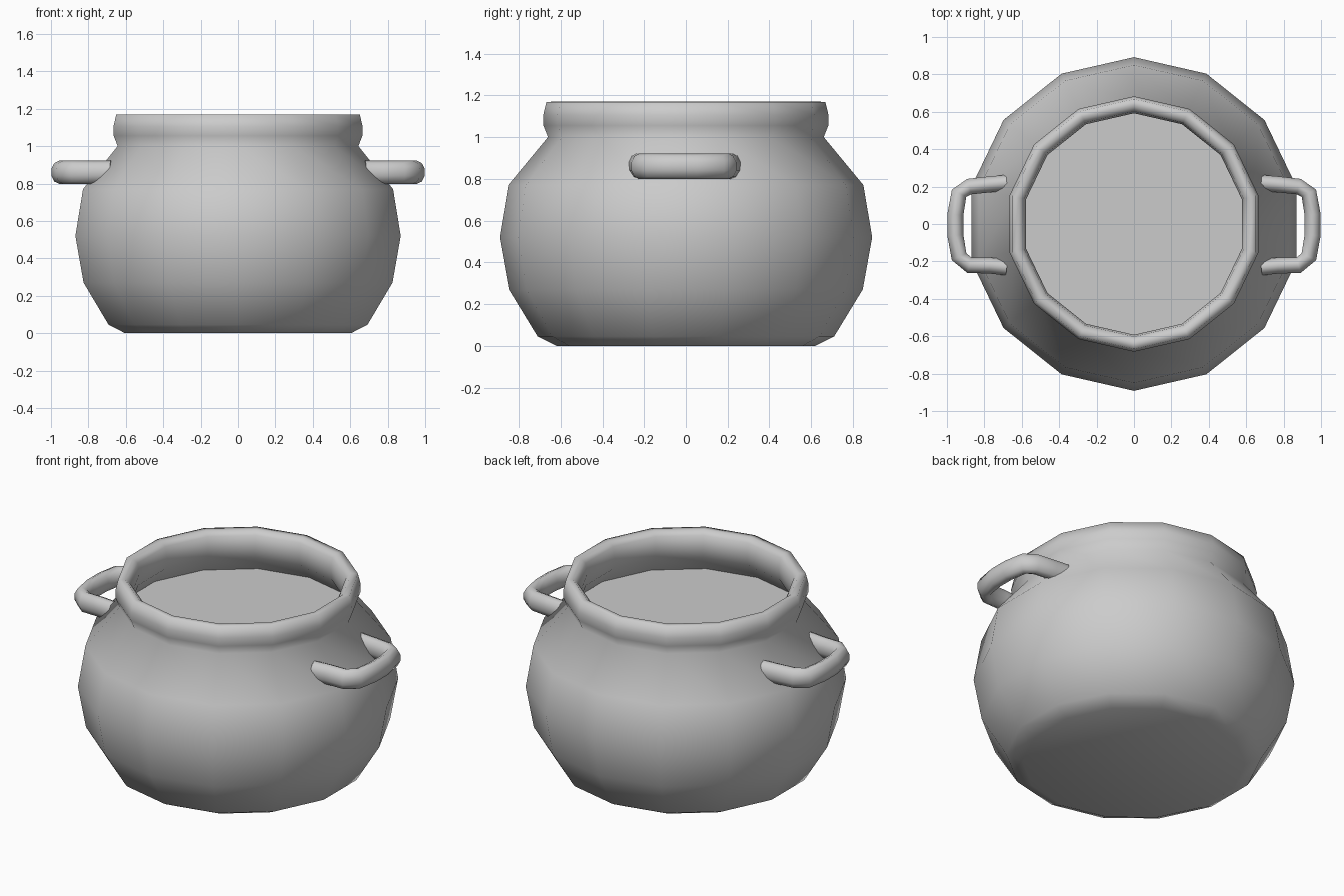
import bpy, bmesh
from math import sin, cos, pi
from mathutils import Vector

if "Cube" in bpy.data.objects:
    bpy.data.objects.remove(bpy.data.objects["Cube"])

SIDES = 14


def finish(name, bm, angle=None):
    bmesh.ops.recalc_face_normals(bm, faces=bm.faces)
    mesh = bpy.data.meshes.new(name)
    bm.to_mesh(mesh)
    bm.free()
    ob = bpy.data.objects.new(name, mesh)
    bpy.context.collection.objects.link(ob)
    if angle:
        bpy.ops.object.select_all(action='DESELECT')
        ob.select_set(True)
        bpy.context.view_layer.objects.active = ob
        bpy.ops.object.shade_smooth_by_angle(angle=angle)
    return ob


def bridge(bm, a, b):
    n = len(a)
    for i in range(n):
        bm.faces.new((a[i], a[(i + 1) % n], b[(i + 1) % n], b[i]))


def ring(bm, r, z):
    # one corner lies on the y axis, a flat faces x
    return [bm.verts.new((r * sin(2 * pi * i / SIDES), r * cos(2 * pi * i / SIDES), z))
            for i in range(SIDES)]


# Pot: outside from the base up, over the rim and down the inner wall to the contents
profile = [(0.62, 0), (0.71, 0.045), (0.847, 0.27), (0.892, 0.52), (0.85, 0.77),
           (0.66, 1.0), (0.682, 1.055), (0.683, 1.105), (0.668, 1.168), (0.63, 1.17),
           (0.602, 1.145), (0.592, 1.08), (0.60, 1.01), (0.70, 0.89)]
bm = bmesh.new()
rings = [ring(bm, r, z) for r, z in profile]
for a, b in zip(rings, rings[1:]):
    bridge(bm, a, b)
bm.faces.new(rings[0])
finish("pot_body", bm, 1.4)

# Flat surface of the contents
bm = bmesh.new()
bm.faces.new(reversed(ring(bm, 0.69, 0.90)))
contents = finish("contents_surface", bm)
if contents.data.polygons[0].normal.z < 0:
    contents.data.flip_normals()

# Handles: oval section swept along a bowed path, one per side
path = [(0.68, 0.22), (0.77, 0.212), (0.88, 0.20), (0.935, 0.165), (0.955, 0.05),
        (0.955, -0.06), (0.935, -0.175), (0.88, -0.22), (0.77, -0.222), (0.68, -0.232)]


def handle(name, side):
    bm = bmesh.new()
    pts = [Vector((x * side, y, 0.86)) for x, y in path]
    sections = []
    for i, p in enumerate(pts):
        t = (pts[min(i + 1, len(pts) - 1)] - pts[max(i - 1, 0)]).normalized()
        n = t.cross(Vector((0, 0, 1)))
        sections.append([bm.verts.new(p + n * 0.045 * cos(a) + Vector((0, 0, 0.062 * sin(a))))
                         for a in (2 * pi * (k + 0.5) / 10 for k in range(10))])
    for a, b in zip(sections, sections[1:]):
        bridge(bm, a, b)
    bm.faces.new(sections[0])
    bm.faces.new(sections[-1])
    finish(name, bm, 1.2)


handle("right_handle", 1)
handle("left_handle", -1)
